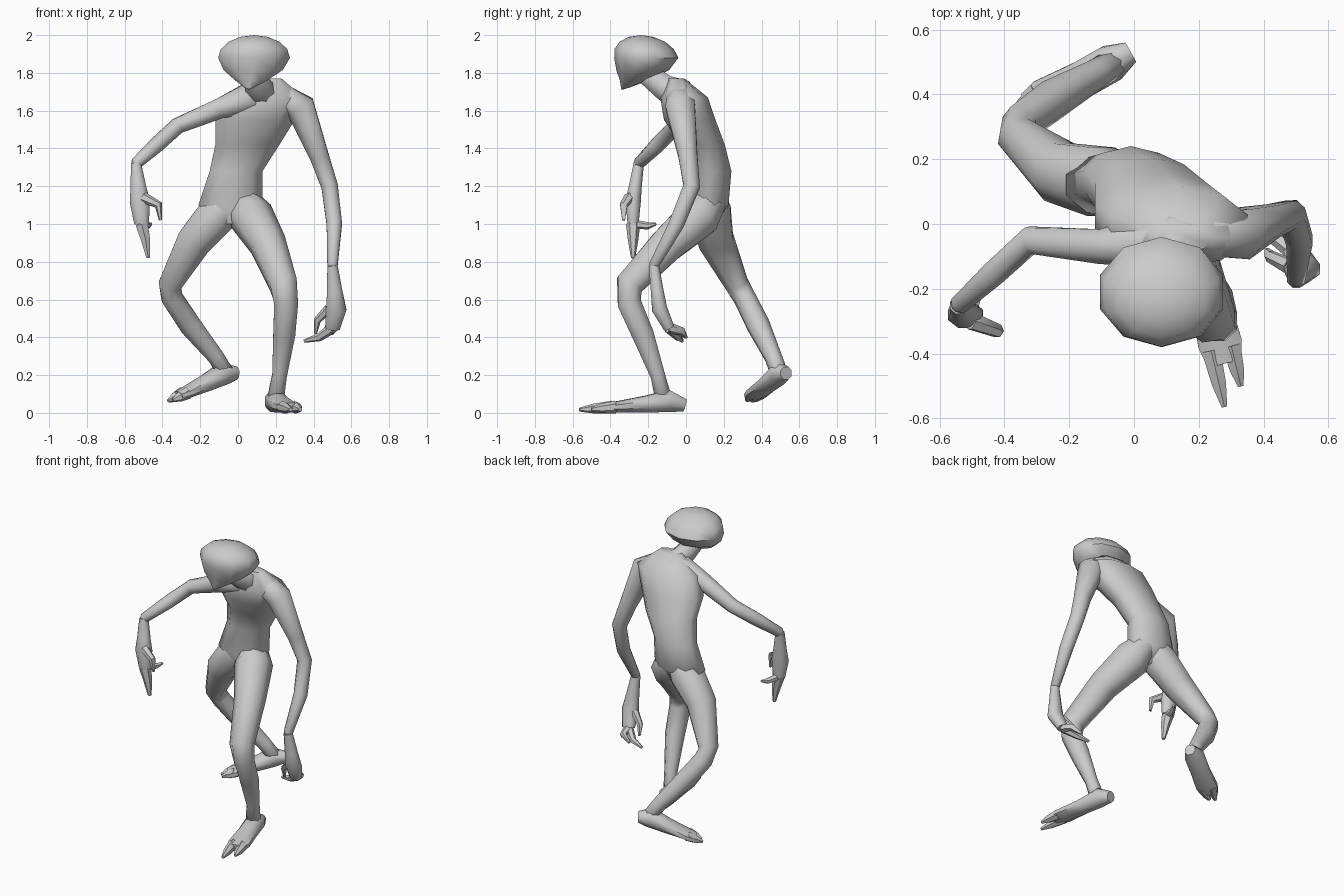
import bpy
import bmesh
from math import cos, sin, tau, radians
from mathutils import Vector

default_cube = bpy.data.objects.get("Cube")
if default_cube:
    bpy.data.objects.remove(default_cube, do_unlink=True)

X_AXIS, Y_AXIS, Z_AXIS = Vector((1, 0, 0)), Vector((0, 1, 0)), Vector((0, 0, 1))
parts = []


def add_part(name, bm):
    """Turn a bmesh into a named object and remember it for shading."""
    bmesh.ops.recalc_face_normals(bm, faces=bm.faces)
    mesh = bpy.data.meshes.new(name)
    bm.to_mesh(mesh)
    bm.free()
    part = bpy.data.objects.new(name, mesh)
    bpy.context.collection.objects.link(part)
    parts.append(part)


def loft(name, centres, widths, depths, wide=X_AXIS, axis=None, sides=8):
    """Skin a closed tube of elliptical rings along the centres.

    Rings follow the path unless a fixed axis is given, and the wide
    vector sets the direction in which the widths are measured.
    """
    bm = bmesh.new()
    rings = []
    for index, centre in enumerate(centres):
        before = centres[max(index - 1, 0)]
        after = centres[min(index + 1, len(centres) - 1)]
        tangent = axis or (after - before).normalized()
        across = (wide - tangent * wide.dot(tangent)).normalized()
        through = tangent.cross(across)
        ring = []
        for step in range(sides):
            angle = tau * (step + 0.5) / sides
            offset = across * cos(angle) * widths[index]
            offset += through * sin(angle) * depths[index]
            ring.append(bm.verts.new(centre + offset * 1.05))
        rings.append(ring)
    for lower, upper in zip(rings, rings[1:]):
        for step in range(sides):
            following = (step + 1) % sides
            bm.faces.new((lower[step], lower[following], upper[following], upper[step]))
    bm.faces.new(rings[0])
    bm.faces.new(rings[-1])
    add_part(name, bm)


def limb(name, joints, radii, wide=X_AXIS):
    """A round limb with one radius per joint and rounded ends."""
    centres = [Vector(joint) for joint in joints]
    first = centres[0] + (centres[0] - centres[1]).normalized() * radii[0] * 0.5
    last = centres[-1] + (centres[-1] - centres[-2]).normalized() * radii[-1] * 0.5
    centres = [first, *centres, last]
    radii = [radii[0] * 0.6, *radii, radii[-1] * 0.6]
    loft(name, centres, radii, radii, wide)


def digit(name, joints, radius, wide=X_AXIS):
    """A three-jointed finger or toe that thins to its tip."""
    centres = [Vector(joint) for joint in joints]
    radii = [radius, radius * 0.75, radius * 0.3]
    loft(name, centres, radii, radii, wide, sides=6)


def palm(name, wrist, middle, knuckles):
    """A hand that swells from the wrist and narrows to the knuckles."""
    start, swell, end = Vector(wrist), Vector(middle), Vector(knuckles)
    centres = [start, start.lerp(swell, 0.6), swell, end]
    loft(name, centres, [0.028, 0.042, 0.055, 0.04], [0.028, 0.035, 0.042, 0.03])


def foot(side, heel, ball, toe_lengths, splay):
    """A long foot with a raised instep and two toes."""
    heel, ball = Vector(heel), Vector(ball)
    forward = (ball - heel).normalized()
    across = forward.cross(Z_AXIS).normalized()
    widths = [0.035, 0.06, 0.06, 0.07, 0.055]
    heights = [0.035, 0.06, 0.045, 0.03, 0.024]
    centres = []
    for along, height in zip((0, 0.2, 0.5, 0.85, 1), heights):
        instep = max(height - heights[0], 0)
        centres.append(heel.lerp(ball, along) + Z_AXIS * instep)
    loft(side + "_foot", centres, widths, heights, across)

    for label, direction, length in zip(("right", "left"), (1, -1), toe_lengths):
        root = ball + across * direction * 0.032 - forward * 0.05
        tip = root + forward * (length + 0.05) + across * direction * splay
        tip.z -= 0.01
        digit(f"{side}_foot_{label}_toe", [root, root.lerp(tip, 0.6), tip], 0.032, across)


# Head: flattened ball whose lower half narrows forward into a small chin
bm = bmesh.new()
bmesh.ops.create_uvsphere(bm, u_segments=10, v_segments=8, radius=1)
for vert in bm.verts:
    height = vert.co.z
    drop = max(-height, 0) ** 2
    vert.co.x *= 0.2 * (1 - drop * 0.75)
    vert.co.y *= 0.17 * (1 - drop * 0.75)
    vert.co.x -= 0.03 * drop
    vert.co.y -= 0.13 * drop + 0.03 * max(height, 0)
    vert.co.z *= 0.17 if height < 0 else 0.12
    vert.co += Vector((0.085, -0.21, 1.88))
add_part("head", bm)

# Neck reaching forward from the hunched shoulders
limb("neck", [(0.14, -0.03, 1.68), (0.11, -0.11, 1.72), (0.08, -0.2, 1.79)], [0.09, 0.07, 0.06])

# Torso: narrow pelvis leaning up into a wide chest
spine = {
    "crotch": (-0.03, 0.1, 1),
    "hips": (-0.04, 0.12, 1.1),
    "waist": (-0.01, 0.13, 1.28),
    "ribs": (0.05, 0.09, 1.42),
    "chest": (0.09, 0.02, 1.55),
    "shoulders": (0.14, -0.01, 1.67),
    "nape": (0.15, -0.05, 1.77),
}
loft(
    "torso",
    [Vector(point) for point in spine.values()],
    widths=[0.08, 0.17, 0.14, 0.17, 0.21, 0.21, 0.08],
    depths=[0.06, 0.1, 0.105, 0.11, 0.13, 0.12, 0.04],
    axis=Z_AXIS,
    sides=10,
)

# Left arm hanging down with the hand turned inward
left_wrist = (0.5, -0.17, 0.78)
left_knuckles = (0.5, -0.09, 0.45)
limb(
    "left_arm",
    [(0.22, -0.03, 1.68), (0.33, -0.03, 1.62), (0.43, 0.01, 1.36),
     (0.485, 0.03, 1.2), (0.51, -0.05, 1), left_wrist],
    [0.07, 0.08, 0.052, 0.045, 0.042, 0.028],
)
palm("left_hand", left_wrist, (0.52, -0.14, 0.55), left_knuckles)
digit("left_thumb", [(0.48, -0.13, 0.55), (0.42, -0.1, 0.49), (0.41, -0.08, 0.42)], 0.025, Y_AXIS)
digit("left_inner_finger", [left_knuckles, (0.43, -0.04, 0.4), (0.35, -0.02, 0.38)], 0.028, Y_AXIS)
digit("left_outer_finger", [left_knuckles, (0.49, -0.02, 0.43), (0.43, 0, 0.4)], 0.028)

# Right arm raised out to the side with the hand dangling
right_wrist = (-0.54, -0.25, 1.32)
right_knuckles = (-0.51, -0.28, 1)
limb(
    "right_arm",
    [(0.07, -0.05, 1.67), (-0.1, -0.07, 1.61), (-0.32, -0.05, 1.52),
     (-0.43, -0.15, 1.42), right_wrist],
    [0.085, 0.055, 0.043, 0.04, 0.03],
    Z_AXIS,
)
palm("right_hand", right_wrist, (-0.52, -0.28, 1.12), right_knuckles)
digit("right_thumb", [(-0.5, -0.3, 1.14), (-0.42, -0.33, 1.1), (-0.41, -0.33, 1.02)], 0.028, Y_AXIS)
digit("right_long_finger", [right_knuckles, (-0.49, -0.28, 0.92), (-0.475, -0.28, 0.82)], 0.036)
digit("right_short_finger", [right_knuckles, (-0.48, -0.2, 0.99), (-0.46, -0.16, 1)], 0.024)

# Left leg striding forward, foot flat on the floor
limb(
    "left_leg",
    [(0.02, 0.14, 1.13), (0.07, 0.07, 1.04), (0.16, -0.1, 0.89), (0.24, -0.3, 0.68),
     (0.255, -0.3, 0.58), (0.245, -0.23, 0.42), (0.22, -0.15, 0.2), (0.2, -0.12, 0.08)],
    [0.08, 0.115, 0.095, 0.075, 0.065, 0.06, 0.04, 0.045],
)
foot("left", heel=(0.18, -0.01, 0.04), ball=(0.28, -0.43, 0.03), toe_lengths=(0.13, 0.08), splay=0)

# Right leg trailing behind, heel lifted and foot turned out
limb(
    "right_leg",
    [(-0.03, 0.12, 1.15), (-0.1, 0.13, 1.06), (-0.23, 0.16, 0.91), (-0.36, 0.27, 0.68),
     (-0.35, 0.31, 0.61), (-0.25, 0.385, 0.46), (-0.12, 0.46, 0.3), (-0.07, 0.49, 0.22)],
    [0.08, 0.11, 0.095, 0.062, 0.058, 0.06, 0.045, 0.045],
    Y_AXIS,
)
foot("right", heel=(-0.01, 0.53, 0.21), ball=(-0.32, 0.355, 0.09), toe_lengths=(0.05, 0.04), splay=-0.015)

# Smooth skin with only the hard creases kept
bpy.ops.object.select_all(action="DESELECT")
for part in parts:
    part.select_set(True)
bpy.context.view_layer.objects.active = parts[0]
bpy.ops.object.shade_smooth_by_angle(angle=radians(55))
